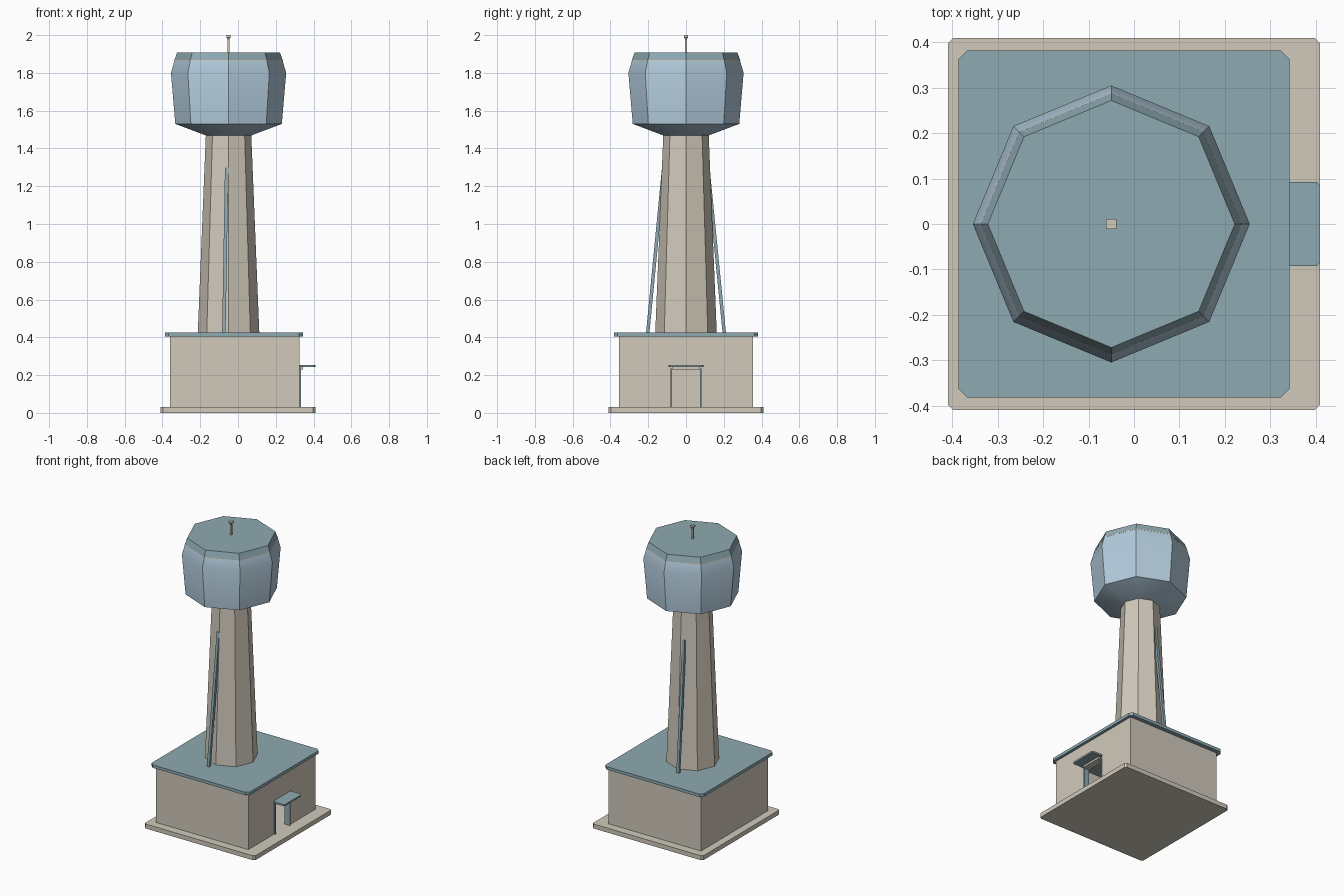
import bpy, bmesh, math
from mathutils import Vector

if "Cube" in bpy.data.objects:
    bpy.data.objects.remove(bpy.data.objects["Cube"], do_unlink=True)


def material(name, rgb):
    m = bpy.data.materials.new(name)
    m.use_nodes = True
    m.diffuse_color = (*rgb, 1)
    m.node_tree.nodes["Principled BSDF"].inputs["Base Color"].default_value = (*rgb, 1)
    return m


CREAM = material("cream concrete", (0.64, 0.59, 0.50))
TEAL = material("grey teal roofing", (0.27, 0.40, 0.44))
BLUE = material("pale blue cladding", (0.45, 0.60, 0.72))
AXIS_X = -0.05  # centre line of the tower


def finish(name, bm, mat):
    bmesh.ops.recalc_face_normals(bm, faces=bm.faces[:])
    mesh = bpy.data.meshes.new(name)
    bm.to_mesh(mesh)
    bm.free()
    mesh.materials.append(mat)
    ob = bpy.data.objects.new(name, mesh)
    bpy.context.collection.objects.link(ob)
    return ob


def box(name, low, high, mat, chamfer=0):
    """Box between two corners, with optional chamfered upright edges."""
    low, high = Vector(low), Vector(high)
    bm = bmesh.new()
    bmesh.ops.create_cube(bm, size=1)
    bmesh.ops.scale(bm, vec=high - low, verts=bm.verts)
    bmesh.ops.translate(bm, vec=(low + high) / 2, verts=bm.verts)
    if chamfer:
        upright = [e for e in bm.edges
                   if abs(e.verts[0].co.z - e.verts[1].co.z) > 1e-4]
        bmesh.ops.bevel(bm, geom=upright, offset=chamfer, segments=1, affect='EDGES')
    return finish(name, bm, mat)


def lathe(name, profile, sides, mat, turn=0):
    """Closed faceted solid from (radius, height) pairs on the tower axis."""
    bm = bmesh.new()
    rings = []
    for r, z in profile:
        angles = [turn + math.tau * i / sides for i in range(sides)]
        rings.append([bm.verts.new((AXIS_X + r * math.cos(a), r * math.sin(a), z))
                      for a in angles])
    for lower, upper in zip(rings, rings[1:]):
        for i in range(sides):
            j = (i + 1) % sides
            bm.faces.new((lower[i], lower[j], upper[j], upper[i]))
    bm.faces.new(rings[0][::-1])
    bm.faces.new(rings[-1])
    return finish(name, bm, mat)


def strut(name, foot, head, width, depth, mat):
    """Leaning bar with level ends."""
    bm = bmesh.new()
    bmesh.ops.create_cube(bm, size=1)
    for v in bm.verts:
        end = Vector(head if v.co.z > 0 else foot)
        v.co = end + Vector((v.co.x * width, v.co.y * depth, 0))
    return finish(name, bm, mat)


# Ground slab and hollow base building with a doorway in the +x wall
box("ground_slab", (-0.41, -0.41, 0), (0.41, 0.41, 0.03), CREAM, 0.012)
X0, X1, Y, Z0, Z1, T = -0.36, 0.325, 0.355, 0.03, 0.405, 0.03
DOOR_Y, DOOR_Z = 0.082, 0.235
box("back_wall", (X0, Y - T, Z0), (X1, Y, Z1), CREAM)
box("front_wall", (X0, -Y, Z0), (X1, -Y + T, Z1), CREAM)
box("far_wall", (X0, -Y + T, Z0), (X0 + T, Y - T, Z1), CREAM)
box("door_wall_front", (X1 - T, -Y + T, Z0), (X1, -DOOR_Y, Z1), CREAM)
box("door_wall_back", (X1 - T, DOOR_Y, Z0), (X1, Y - T, Z1), CREAM)
box("door_wall_top", (X1 - T, -DOOR_Y, DOOR_Z), (X1, DOOR_Y, Z1), CREAM)
box("base_roof", (-0.387, -0.382, Z1), (0.343, 0.382, 0.425), TEAL, 0.02)

# Door frame, lintel and canopy
for side, word in ((-1, "front"), (1, "back")):
    y_in, y_out = sorted((side * 0.074, side * DOOR_Y))
    box("door_jamb_" + word, (X1 - T, y_in, Z0), (0.333, y_out, DOOR_Z), TEAL)
box("door_lintel", (X1 - T, -0.074, 0.23), (0.345, 0.074, 0.243), CREAM)
box("door_canopy", (X1, -0.093, 0.243), (0.41, 0.093, 0.254), TEAL, 0.008)

# Tapered octagonal shaft
lathe("tower_shaft", [(0.163, 0.42), (0.12, 1.48)], 8, CREAM)

# Leaning struts at the front and back of the shaft
strut("front_strut", (-0.075, -0.203, 0.42), (-0.06, -0.118, 1.3), 0.018, 0.018, TEAL)
strut("back_strut", (-0.085, 0.203, 0.42), (-0.07, 0.118, 1.28), 0.018, 0.018, TEAL)

# Octagonal tank, trim line and cap
tank = lathe("water_tank", [(0.118, 1.468), (0.282, 1.53), (0.305, 1.80),
                            (0.287, 1.862)], 8, BLUE)
lathe("tank_trim", [(0.288, 1.862), (0.287, 1.867)], 8, CREAM)
lathe("tank_cap", [(0.287, 1.867), (0.272, 1.908)], 8, TEAL)

# Roof mast with a square head
lathe("mast", [(0.007, 1.90), (0.007, 1.985)], 4, CREAM, math.pi / 4)
lathe("mast_head", [(0.008, 1.98), (0.016, 1.988), (0.016, 2.0)], 4, CREAM, math.pi / 4)

# Soften only the shallow folds of the tank
bpy.ops.object.select_all(action='DESELECT')
tank.select_set(True)
bpy.context.view_layer.objects.active = tank
bpy.ops.object.shade_smooth_by_angle(angle=math.radians(30))
